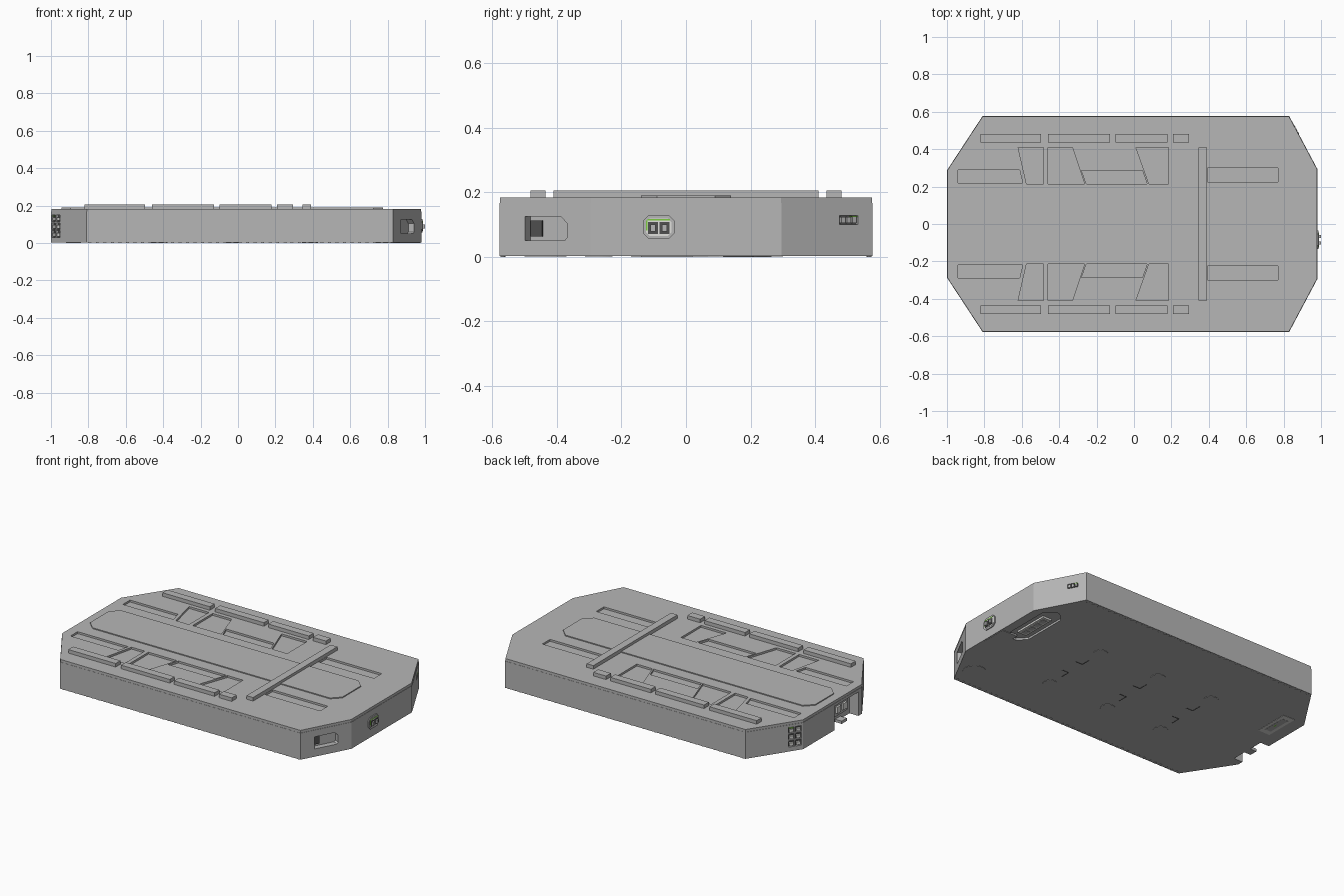
import bpy, bmesh, math
from mathutils import Matrix, Vector

cube = bpy.data.objects.get("Cube")
if cube:
    bpy.data.objects.remove(cube, do_unlink=True)


def material(name, r, g, b):
    m = bpy.data.materials.new(name)
    m.use_nodes = True
    m.diffuse_color = (r, g, b, 1)
    m.node_tree.nodes["Principled BSDF"].inputs["Base Color"].default_value = (r, g, b, 1)
    return m


GREY = material("casing grey", 0.47, 0.47, 0.47)
DARK = material("dark grey", 0.08, 0.08, 0.08)
LIGHT = material("light grey", 0.75, 0.75, 0.73)
GREEN = material("green", 0.2, 0.6, 0.05)


def prism(name, outlines, z0, z1, mat=GREY, frame=Matrix()):
    """Extrude one or more flat outlines from z0 to z1 inside a frame."""
    bm = bmesh.new()
    for pts in outlines:
        low = [bm.verts.new(frame @ Vector((x, y, z0))) for x, y in pts]
        high = [bm.verts.new(frame @ Vector((x, y, z1))) for x, y in pts]
        bm.faces.new(low[::-1])
        bm.faces.new(high)
        for i in range(len(pts)):
            j = (i + 1) % len(pts)
            bm.faces.new((low[i], low[j], high[j], high[i]))
    bmesh.ops.recalc_face_normals(bm, faces=bm.faces)
    me = bpy.data.meshes.new(name)
    bm.to_mesh(me)
    bm.free()
    me.materials.append(mat)
    ob = bpy.data.objects.new(name, me)
    bpy.context.collection.objects.link(ob)
    return ob


def rect(x0, x1, y0, y1):
    return [(x0, y0), (x1, y0), (x1, y1), (x0, y1)]


def centred(w, h, x=0, y=0):
    return rect(x - w / 2, x + w / 2, y - h / 2, y + h / 2)


def clipped(w, h, c, x=0, y=0):
    """Rectangle with its four corners cut off."""
    a, b = w / 2, h / 2
    pts = [(a - c, -b), (a, c - b), (a, b - c), (a - c, b),
           (c - a, b), (-a, b - c), (-a, c - b), (c - a, -b)]
    return [(x + u, y + v) for u, v in pts]


def circle(x, y, r, n=24):
    return [(x + r * math.cos(i * math.tau / n), y + r * math.sin(i * math.tau / n)) for i in range(n)]


def flip(pts):
    return [(x, -y) for x, y in pts]


def cut(target, cutter):
    cutter.hide_render = True
    mod = target.modifiers.new("cut", 'BOOLEAN')
    mod.operation = 'DIFFERENCE'
    mod.solver = 'EXACT'
    mod.object = cutter
    bpy.context.view_layer.objects.active = target
    bpy.ops.object.modifier_apply(modifier=mod.name)
    bpy.data.objects.remove(cutter, do_unlink=True)


# Casing outline, counterclockwise from the front right corner
outline = [(0.83, -0.577), (0.98, -0.295), (0.98, 0.295), (0.83, 0.577),
           (-0.81, 0.577), (-1, 0.287), (-1, -0.287), (-0.81, -0.577)]
TOP, SEAM, BOTTOM = 0.183, 0.167, 0.003


def wall(index, t, z):
    """Frame on a side wall: x along it, y up, z outward."""
    a, b = Vector(outline[index]), Vector(outline[(index + 1) % 8])
    u = (b - a).normalized()
    p = a.lerp(b, t)
    return Matrix(((u.x, 0, u.y, p.x), (u.y, 0, -u.x, p.y), (0, 1, 0, z), (0, 0, 0, 1)))


tray = prism("tray", [outline], BOTTOM, SEAM)
lid = prism("lid", [[(x * 0.998, y * 0.998) for x, y in outline]], SEAM, TOP)

# Pockets sunk into the lid, mirrored front to back
pockets = [
    [(-0.94, 0.22), (-0.595, 0.22), (-0.612, 0.29), (-0.94, 0.29)],
    [(-0.575, 0.215), (-0.485, 0.215), (-0.485, 0.41), (-0.62, 0.41)],
    [(-0.46, 0.215), (-0.265, 0.215), (-0.33, 0.41), (-0.46, 0.41)],
    [(-0.255, 0.215), (0.07, 0.215), (0.045, 0.285), (-0.28, 0.285)],
    [(0.08, 0.215), (0.185, 0.215), (0.185, 0.41), (0.01, 0.41)],
    rect(0.392, 0.77, 0.225, 0.3),
]
cut(lid, prism("pocket_cutter", pockets + [flip(p) for p in pockets], TOP - 0.012, TOP + 0.02))

# Raised parts on the lid
prism("centre_panel", [clipped(1.72, 0.28, 0.05, -0.085)], TOP - 0.003, TOP + 0.006)
prism("cross_bar", [rect(0.345, 0.39, -0.41, 0.41)], TOP - 0.003, 0.205)
rails = [rect(a, b, 0.435, 0.482) for a, b in
         ((-0.82, -0.497), (-0.46, -0.128), (-0.098, 0.178), (0.208, 0.295))]
prism("side_rails", rails + [flip(r) for r in rails], TOP - 0.003, 0.205)

# Handle recess on the front right corner wall
f = wall(0, 0.51, 0.088)
handle = [(-0.074, -0.037), (0.066, -0.037), (0.074, -0.028),
          (0.074, 0.015), (0.052, 0.037), (-0.074, 0.037)]
cut(tray, prism("handle_cutter", [handle], -0.035, 0.02, frame=f))
prism("handle_backing", [centred(0.04, 0.05, -0.05)], -0.037, -0.028, DARK, f)

# Power connector on the right end
f = wall(1, 0.357, 0.092)
prism("power_socket", [clipped(0.098, 0.074, 0.018)], -0.01, 0.006, GREY, f)
prism("power_socket_face", [clipped(0.08, 0.054, 0.012)], 0, 0.008, LIGHT, f)
prism("power_openings", [centred(0.03, 0.036, s * 0.018, -0.003) for s in (-1, 1)], 0, 0.01, DARK, f)
prism("power_prongs", [centred(0.016, 0.022, s * 0.018, -0.003) for s in (-1, 1)], 0, 0.02, GREY, f)
prism("power_seal", [centred(0.07, 0.005, 0, 0.023), centred(0.005, 0.03, -0.037, 0.005)], 0, 0.009, GREEN, f)

# Signal connector on the back right corner wall
f = wall(2, 0.74, 0.114)
cut(tray, prism("signal_cutter", [centred(0.064, 0.028)], -0.02, 0.01, frame=f))
prism("signal_back", [centred(0.063, 0.027)], -0.022, -0.015, DARK, f)
prism("signal_plugs", [centred(0.014, 0.018, s * 0.02) for s in (-1, 0, 1)], -0.018, 0.002, GREY, f)
prism("signal_seal", [centred(0.02, 0.004, 0.02, 0.011)], -0.018, 0, GREEN, f)

# Two by three terminal blocks on both left corner walls
for label, index, t in (("back", 4, 0.86), ("front", 6, 0.14)):
    f = wall(index, t, 0.09)
    cells = [(s * 0.021, (k - 1) * 0.042) for s in (-1, 1) for k in range(3)]
    cut(tray, prism("terminal_cutter", [centred(0.036, 0.036, x, y) for x, y in cells], -0.02, 0.01, frame=f))
    prism(label + "_terminal_back", [centred(0.035, 0.035, x, y) for x, y in cells], -0.022, -0.014, DARK, f)
    prism(label + "_terminals", [centred(0.022, 0.018, x, y - 0.004) for x, y in cells], -0.016, -0.001, LIGHT, f)
    prism(label + "_terminal_mark", [centred(0.024, 0.005, cells[2][0], 0.054)], -0.016, -0.001, GREEN, f)

# Open bay on the left end with a coupling inside
cut(tray, prism("bay_cutter", [rect(-1.1, -0.94, -0.25, -0.02)], -0.02, 0.15))
prism("bay_coupling", [rect(-0.96, -0.935, -0.2, -0.07)], 0.05, 0.13)
prism("bay_ports", [rect(-0.972, -0.95, y - 0.018, y + 0.018) for y in (-0.165, -0.105)], 0.07, 0.11, LIGHT)
prism("bay_tongue", [rect(-0.985, -0.93, -0.16, -0.11)], BOTTOM, 0.02)

# Underside: plugs, service plates and edge bolts
plugs = [circle(x, y, 0.042) for x in (-0.42, -0.035, 0.385) for y in (-0.27, 0.168)]
prism("round_plugs", plugs + [circle(0.8, -0.435, 0.065)], 0.001, 0.01)
marks = []
for x in (-0.42, -0.035, 0.385):
    for s in (-1, 1):
        y = -0.05 + s * 0.09
        marks += [centred(0.004, 0.06, x, y), centred(0.05, 0.004, x + 0.025, y - s * 0.03)]
prism("hose_marks", marks, 0.0015, 0.01, DARK)
prism("right_end_pad", [rect(0.87, 0.975, -0.14, 0.02)], 0.0, 0.01)
cut(tray, prism("service_cutter", [clipped(0.13, 0.38, 0.05, 0.86, 0.17)], -0.02, 0.015))
prism("service_plate", [rect(0.83, 0.89, 0.05, 0.27)], 0.004, 0.02, LIGHT)
prism("service_ports", [centred(0.03, 0.035, 0.86, 0.085 + i * 0.05) for i in range(4)], 0.001, 0.01, GREY)
prism("rear_plate", [centred(0.08, 0.22, -0.88, 0.19)], 0.001, 0.01, LIGHT)
prism("rear_plate_port", [centred(0.04, 0.15, -0.88, 0.19)], 0.0, 0.008, GREY)
prism("rear_plate_seal", [centred(0.012, 0.04, -0.88, 0.19)], -0.0, 0.009, GREEN)
bolts = [circle(-0.79 + i * 0.04, s * 0.567, 0.008, 8) for i in range(41) for s in (-1, 1)]
prism("edge_bolts", bolts, 0.0, 0.01)
